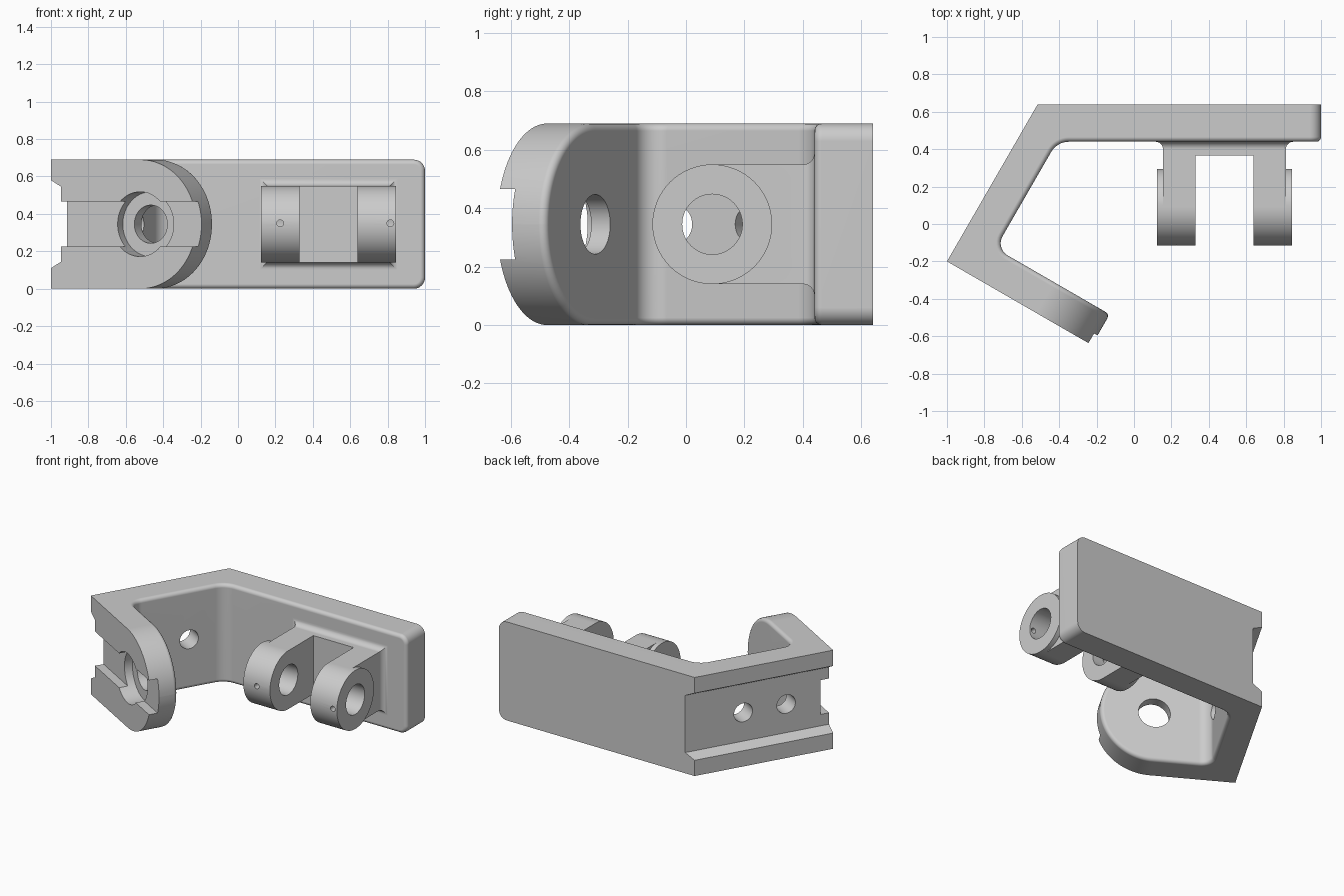
import bpy, bmesh
from math import sin, cos, pi, radians
from mathutils import Vector, Matrix

if "Cube" in bpy.data.objects:
    bpy.data.objects.remove(bpy.data.objects["Cube"])

H, MID = 0.69, 0.345
CORNER = Vector((-1.0, -0.2, 0))
U = Vector((cos(radians(30)), -sin(radians(30)), 0))   # along the front arm
W = Vector((sin(radians(30)), cos(radians(30)), 0))    # along the slanted arm


def at(u, w, z=0.0):
    return CORNER + U * u + W * w + Vector((0, 0, z))


def finish(bm, name):
    bmesh.ops.recalc_face_normals(bm, faces=bm.faces)
    me = bpy.data.meshes.new(name)
    bm.to_mesh(me)
    bm.free()
    ob = bpy.data.objects.new(name, me)
    bpy.context.collection.objects.link(ob)
    return ob


def loft(name, rings):
    """Closed solid through a list of equal-length rings."""
    bm = bmesh.new()
    vs = [[bm.verts.new(p) for p in r] for r in rings]
    n = len(vs[0])
    for a, b in zip(vs, vs[1:]):
        for i in range(n):
            j = (i + 1) % n
            bm.faces.new((a[i], a[j], b[j], b[i]))
    bm.faces.new(vs[0])
    bm.faces.new(vs[-1])
    return finish(bm, name)


def cylinder(name, start, end, r, n=64):
    axis = end - start
    x = Vector((0, 0, 1)) if abs(axis.z) < 0.9 else Vector((1, 0, 0))
    y = axis.normalized().cross(x)
    ring = [(x * cos(2 * pi * i / n) + y * sin(2 * pi * i / n)) * r for i in range(n)]
    return loft(name, [[p + c for p in ring] for c in (start, end)])


def box(name, lo, hi):
    ring = [(lo[0], lo[1]), (hi[0], lo[1]), (hi[0], hi[1]), (lo[0], hi[1])]
    return loft(name, [[(x, y, z) for x, y in ring] for z in (lo[2], hi[2])])


def combine(target, other, op):
    m = target.modifiers.new(op, 'BOOLEAN')
    m.operation, m.object, m.solver = op, other, 'EXACT'
    bpy.context.view_layer.objects.active = target
    bpy.ops.object.modifier_apply(modifier=m.name)
    bpy.data.objects.remove(other)


def fillet(prev, corner, nxt, r, n=8):
    """Arc points rounding a profile corner."""
    a, b = (prev - corner).normalized(), (nxt - corner).normalized()
    half = a.angle(b) / 2
    centre = corner + (a + b).normalized() * (r / sin(half))
    t = r / (sin(half) / cos(half))
    p, q = corner + a * t - centre, corner + b * t - centre
    total = p.angle(q)
    s = 1 if p.cross(q).z > 0 else -1
    return [centre + Matrix.Rotation(s * total * i / n, 3, 'Z') @ p for i in range(n + 1)]


# Bracket body: bent bar profile with rounded inside corners
T, LEN = 0.19, 0.895
back_end, front_end = Vector((1, 0.44, 0)), at(LEN, T)
w_in = (0.44 + 0.2 + T * 0.5) / W.y
c1, c2 = at(T, w_in), at(T, T)
inner = [back_end] + fillet(back_end, c1, c2, 0.11) + fillet(c1, c2, front_end, 0.075) + [front_end]
outer = [at(LEN, 0), at(0, 0), at(0, 0.84 / W.y), Vector((1, 0.64, 0))]
profile = inner + outer
bm = bmesh.new()
low = [bm.verts.new(p) for p in profile]
top = [bm.verts.new(p + Vector((0, 0, H))) for p in profile]
bm.faces.new(low)
bm.faces.new(top)
n = len(profile)
for i in range(n):
    j = (i + 1) % n
    f = bm.faces.new((low[i], low[j], top[j], top[i]))
    f.material_index = 1 if i < len(inner) - 1 else 0    # tag inner side
bmesh.ops.recalc_face_normals(bm, faces=bm.faces)


def bevel(edges, size, segs):
    bmesh.ops.bevel(bm, geom=edges, offset=size, offset_type='OFFSET', segments=segs,
                    profile=0.5, affect='EDGES', clamp_overlap=False, material=-1)


# Round the front arm end fully, the back arm end slightly, then soften the inner rim
k = len(inner) - 1
bevel([bm.edges.get((v[k], v[k + 1])) for v in (low, top)], 0.344, 24)
ends = [e for e in bm.edges if all(abs(v.co.x - 1) < 1e-4 for v in e.verts)
        and abs(e.verts[0].co.z - e.verts[1].co.z) < 1e-4]
bevel(ends, 0.06, 8)
rim = [e for e in bm.edges if sum(f.material_index for f in e.link_faces) == 1]
bevel(rim, 0.025, 4)
for f in bm.faces:
    f.material_index = 0
body = finish(bm, "bracket")

# Hinge block with a flared foot, plus the round hinge barrel
R, FL, AX = 0.205, 0.04, 0.09


def foot_ring(y, o):
    x0, x1, h = 0.155 - o, 0.812 + o, 0.2045 + o
    return [(x0, y, MID - h), (x1, y, MID - h), (x1, y, MID + h), (x0, y, MID + h)]


rings = [foot_ring(0.5, FL)]
for i in range(7):
    a = pi / 2 * i / 6
    rings.append(foot_ring(0.44 - FL * (1 - cos(a)), FL * (1 - sin(a))))
rings.append(foot_ring(AX, 0))
hinge = loft("hinge", rings)
combine(hinge, cylinder("barrel", Vector((0.122, AX, MID)), Vector((0.846, AX, MID)), R), 'UNION')
combine(hinge, box("gap", (0.328, -0.3, 0), (0.64, 0.365, 0.8)), 'DIFFERENCE')
combine(hinge, cylinder("pin_hole", Vector((0, AX, MID)), Vector((1, AX, MID)), 0.103), 'DIFFERENCE')
for x in (0.225, 0.815):
    combine(hinge, cylinder("set_hole", Vector((x, -0.3, MID + 0.005)), Vector((x, AX, MID + 0.005)), 0.018, 20),
            'DIFFERENCE')
combine(body, hinge, 'UNION')

# Channels: square one along the front arm, flared one along the slanted arm
slot = [(-0.1, -0.1), (1.1, -0.1), (1.1, 0.06), (-0.1, 0.06)]
combine(body, loft("front_slot", [[at(u, w, z) for u, w in slot] for z in (MID - 0.12, MID + 0.12)]), 'DIFFERENCE')
trap = [(-0.063, -0.27), (0.063, -0.2), (0.063, 0.2), (-0.063, 0.27)]
combine(body, loft("side_channel", [[at(u, w, MID + z) for u, z in trap] for w in (-0.2, 1.3)]), 'DIFFERENCE')

# Counterbored hole in the front arm, two holes in the slanted arm
for r, depth in ((0.173, 0.115), (0.102, 0.4)):
    combine(body, cylinder("front_hole", at(0.55, -0.1, MID), at(0.55, depth, MID), r), 'DIFFERENCE')
for w in (0.3, 0.6):
    combine(body, cylinder("side_hole", at(-0.1, w, MID), at(0.26, w, MID), 0.065, 40), 'DIFFERENCE')

# Smooth shading with crisp edges
bpy.ops.object.select_all(action='DESELECT')
body.select_set(True)
bpy.context.view_layer.objects.active = body
bpy.ops.object.shade_smooth_by_angle(angle=radians(30))
wn = body.modifiers.new("weighted_normals", 'WEIGHTED_NORMAL')
wn.keep_sharp = True
